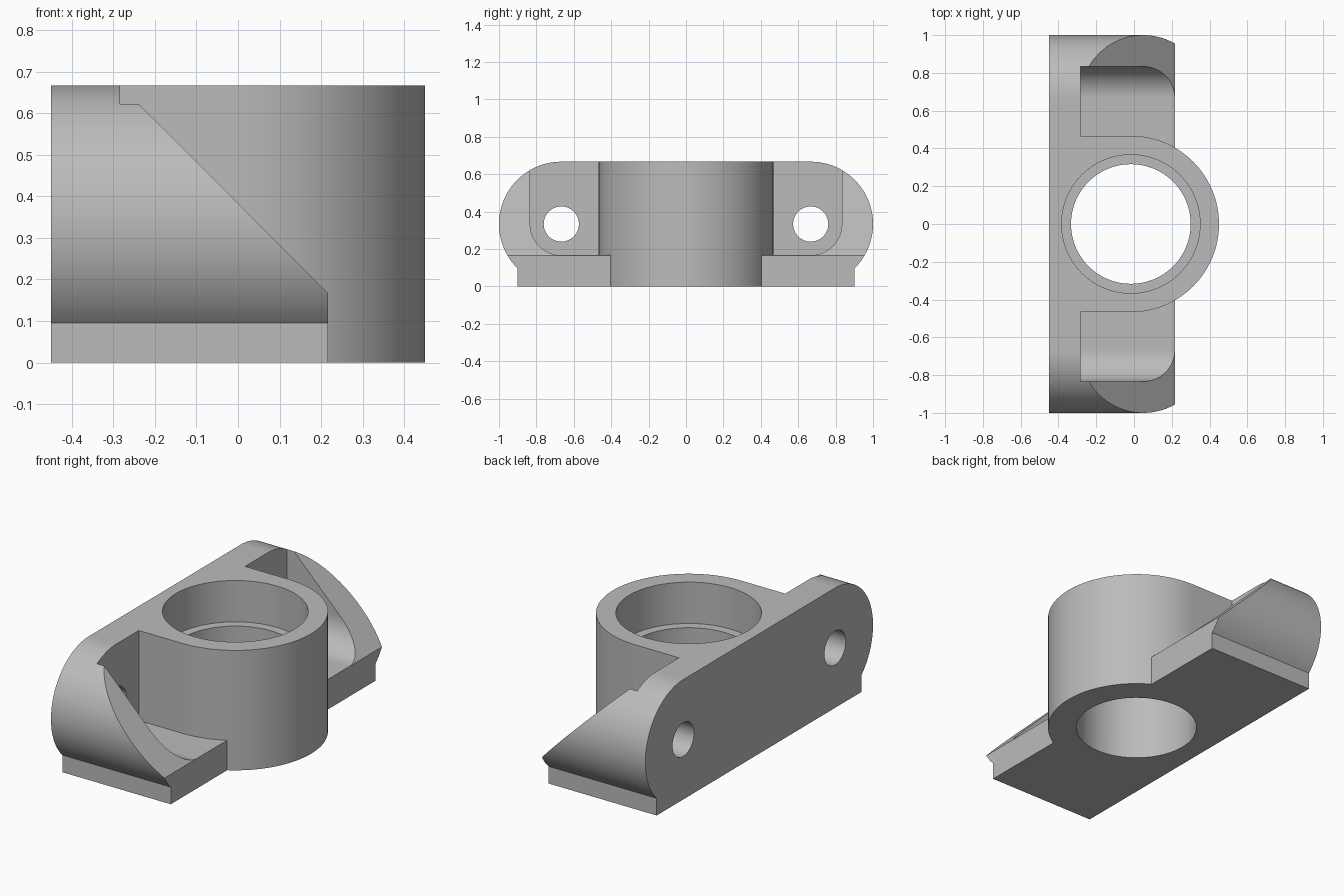
import bpy, bmesh, math
from mathutils import Vector

cube = bpy.data.objects.get("Cube")
if cube:
    bpy.data.objects.remove(cube, do_unlink=True)

U = 1 / 60                       # design unit
HEIGHT, EAR = 40 * U, 20 * U     # overall height, ear radius and centre height
EAR_Y = 40 * U                   # ear centre from the middle
BACK, FRONT = -27 * U, 13 * U    # flange depth range
AXIS_X = -U                      # bore axis
BOSS_R = 28 * U

grey = bpy.data.materials.new("plain grey")
grey.use_nodes = True
COLOUR = (0.5, 0.5, 0.5, 1)
grey.diffuse_color = COLOUR
grey.node_tree.nodes["Principled BSDF"].inputs["Base Color"].default_value = COLOUR


def arc(cx, cy, r, start, end, n=40):
    """Points along an arc, angles in radians."""
    steps = [start + (end - start) * i / n for i in range(n + 1)]
    return [(cx + r * math.cos(a), cy + r * math.sin(a)) for a in steps]


def prism(name, profile, axis, low, high):
    """Extrude a closed 2D profile along the given axis."""
    place = {"x": lambda p, d: (d, p[0], p[1]),
             "y": lambda p, d: (p[0], d, p[1]),
             "z": lambda p, d: (p[0], p[1], d)}[axis]
    bm = bmesh.new()
    face = bm.faces.new([bm.verts.new(place(p, low)) for p in profile])
    grown = bmesh.ops.extrude_face_region(bm, geom=[face])["geom"]
    shift = Vector(place((0, 0), high - low))
    bmesh.ops.translate(bm, vec=shift, verts=[v for v in grown if isinstance(v, bmesh.types.BMVert)])
    bmesh.ops.recalc_face_normals(bm, faces=bm.faces)
    mesh = bpy.data.meshes.new(name)
    bm.to_mesh(mesh)
    bm.free()
    mesh.materials.append(grey)
    obj = bpy.data.objects.new(name, mesh)
    bpy.context.collection.objects.link(obj)
    return obj


def disc(cx, cy, r):
    return arc(cx, cy, r, 0, math.tau, 96)[:-1]


def mirrored(half):
    """Complete a symmetric profile from its positive half."""
    return half + [(-y, z) for y, z in reversed(half)]


def combine(target, tool, operation):
    mod = target.modifiers.new(operation.lower(), "BOOLEAN")
    mod.operation, mod.solver, mod.object = operation, "EXACT", tool
    bpy.context.view_layer.objects.active = target
    bpy.ops.object.modifier_apply(modifier=mod.name)
    bpy.data.objects.remove(tool, do_unlink=True)


# Flange with rounded ears on a narrower straight foot
foot_y = 54 * U
foot_angle = -math.acos((foot_y - EAR_Y) / EAR)
flange = mirrored([(foot_y, 0)] + arc(EAR_Y, EAR, EAR, foot_angle, math.pi / 2))
body = prism("bearing_mount", flange, "x", BACK, FRONT)

# Front recess with rounded lower corners
recess = mirrored(arc(EAR_Y, EAR, 10 * U, -math.pi / 2, 0) + [(50 * U, 1)])
combine(body, prism("recess_cutter", recess, "x", -17 * U, 1), "DIFFERENCE")

# Sloped ear walls
slope = 0.383
wedge = [(slope - 1, 1), (slope + 0.2, -0.2), (1, 1)]
combine(body, prism("slope_cutter", wedge, "y", -2, 2), "DIFFERENCE")

# Central boss joined to the back plate
boss = [(-0.4, -BOSS_R)] + arc(AXIS_X, 0, BOSS_R, -math.pi / 2, math.pi / 2, 64) + [(-0.4, BOSS_R)]
combine(body, prism("boss", boss, "z", 0, HEIGHT), "UNION")

# Through bore, stepped seat and the two screw holes
combine(body, prism("bore_cutter", disc(AXIS_X, 0, 19 * U), "z", -1, 2), "DIFFERENCE")
combine(body, prism("seat_cutter", disc(AXIS_X, 0, 22 * U), "z", HEIGHT - 0.23, 2), "DIFFERENCE")
for side in (-1, 1):
    hole = disc(side * EAR_Y, EAR, 0.094)
    combine(body, prism("screw_hole_cutter", hole, "x", -1, 1), "DIFFERENCE")

# Smooth curved walls, crisp edges
bpy.ops.object.select_all(action="DESELECT")
body.select_set(True)
bpy.context.view_layer.objects.active = body
bpy.ops.object.shade_smooth_by_angle(angle=math.radians(25))
weighted = body.modifiers.new("weighted normals", "WEIGHTED_NORMAL")
weighted.keep_sharp = True
